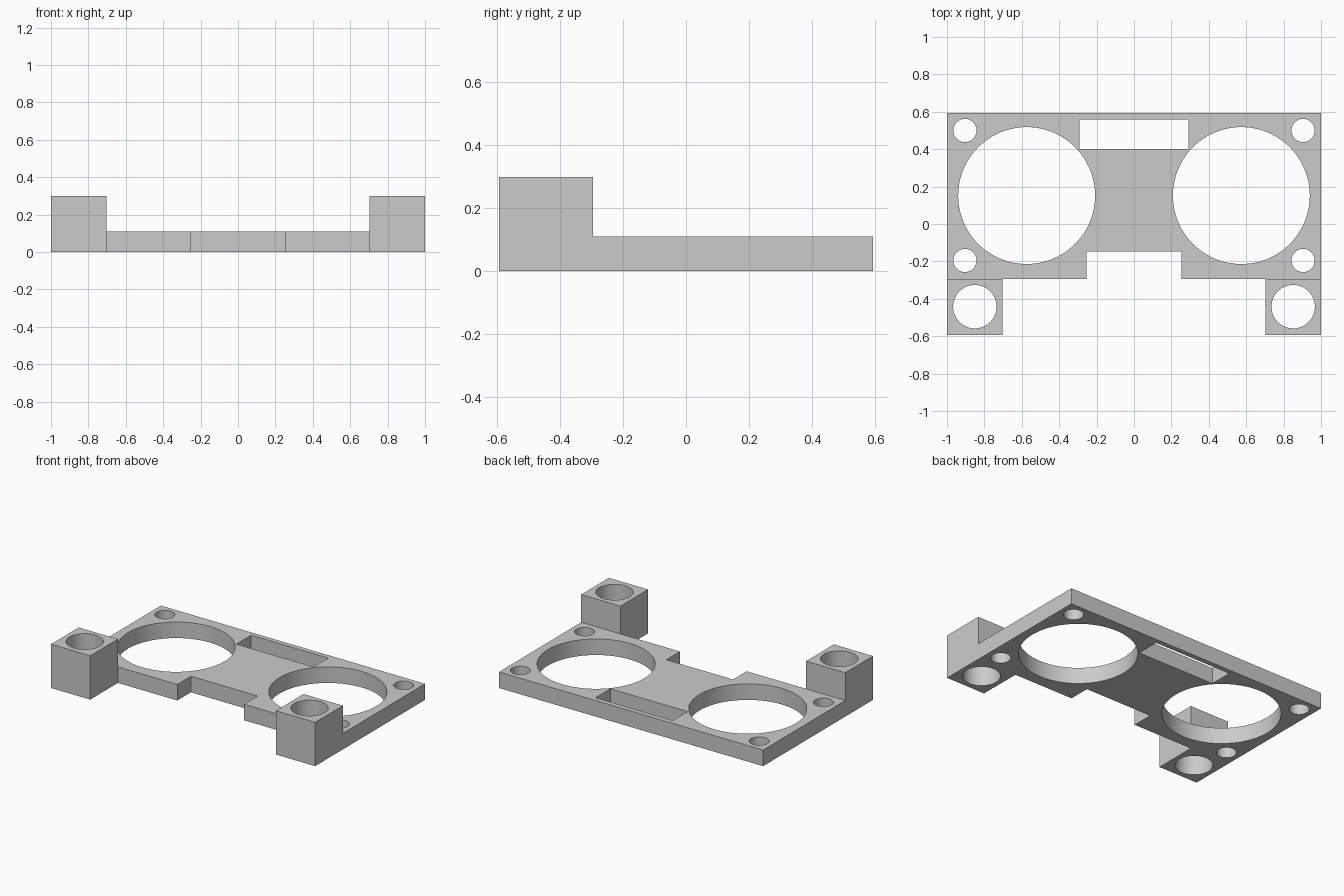
import bpy
import bmesh
from math import radians

cube = bpy.data.objects.get("Cube")
if cube:
    bpy.data.objects.remove(cube, do_unlink=True)

BACK, FRONT, STEP = 0.594, -0.594, -0.295   # y limits of plate and corner blocks
PLATE, BLOCK = 0.11, 0.30                   # heights
INNER = 0.703                               # inner side of the corner blocks

grey = bpy.data.materials.new("plain grey")
grey.use_nodes = True
grey.diffuse_color = (0.6, 0.6, 0.6, 1)
grey.node_tree.nodes["Principled BSDF"].inputs["Base Color"].default_value = (0.6, 0.6, 0.6, 1)


def prism(name, outline, bottom, top):
    """Extrude a flat outline upwards into a solid."""
    bm = bmesh.new()
    face = bm.faces.new([bm.verts.new((x, y, bottom)) for x, y in outline])
    up = bmesh.ops.extrude_face_region(bm, geom=[face])["geom"]
    verts = [v for v in up if isinstance(v, bmesh.types.BMVert)]
    bmesh.ops.translate(bm, verts=verts, vec=(0, 0, top - bottom))
    bmesh.ops.recalc_face_normals(bm, faces=bm.faces)
    mesh = bpy.data.meshes.new(name)
    bm.to_mesh(mesh)
    bm.free()
    mesh.materials.append(grey)
    obj = bpy.data.objects.new(name, mesh)
    bpy.context.collection.objects.link(obj)
    return obj


def box(name, x0, x1, y0, y1, bottom, top):
    return prism(name, [(x0, y0), (x1, y0), (x1, y1), (x0, y1)], bottom, top)


def drill(name, x, y, radius):
    bpy.ops.mesh.primitive_cylinder_add(vertices=96, radius=radius, depth=1, location=(x, y, 0.2))
    obj = bpy.context.object
    obj.name = name
    obj.data.materials.append(grey)
    return obj


def combine(body, tool, operation):
    """Apply a boolean and discard the helper."""
    tool.hide_render = True
    mod = body.modifiers.new(operation.title(), "BOOLEAN")
    mod.operation, mod.solver, mod.object = operation, "EXACT", tool
    bpy.context.view_layer.objects.active = body
    bpy.ops.object.modifier_apply(modifier=mod.name)
    bpy.data.objects.remove(tool, do_unlink=True)


# Flat plate with a front notch and two forward ears
half = [(0.253, -0.148), (0.253, STEP), (INNER, STEP), (INNER, FRONT), (1, FRONT), (1, BACK)]
outline = half + [(-x, y) for x, y in reversed(half)]
bracket = prism("bracket_plate", outline, 0, PLATE)

# Tall corner blocks on the ears
for side in (-1, 1):
    x0, x1 = sorted((side * INNER, side))
    combine(bracket, box("corner_block", x0, x1, FRONT, STEP, 0, BLOCK), "UNION")

# Rear slot
combine(bracket, box("slot_cutter", -0.292, 0.292, 0.40, 0.56, -0.2, 0.5), "DIFFERENCE")

# Large openings, screw holes and block bores on both sides
holes = [(0.574, 0.152, 0.366), (0.904, 0.5, 0.062), (0.904, -0.195, 0.062), (0.851, -0.442, 0.116)]
for side in (-1, 1):
    for x, y, radius in holes:
        combine(bracket, drill("hole_cutter", side * x, y, radius), "DIFFERENCE")

# Smooth bores with crisp edges
bpy.ops.object.select_all(action="DESELECT")
bracket.select_set(True)
bpy.context.view_layer.objects.active = bracket
bpy.ops.object.shade_smooth_by_angle(angle=radians(30))
